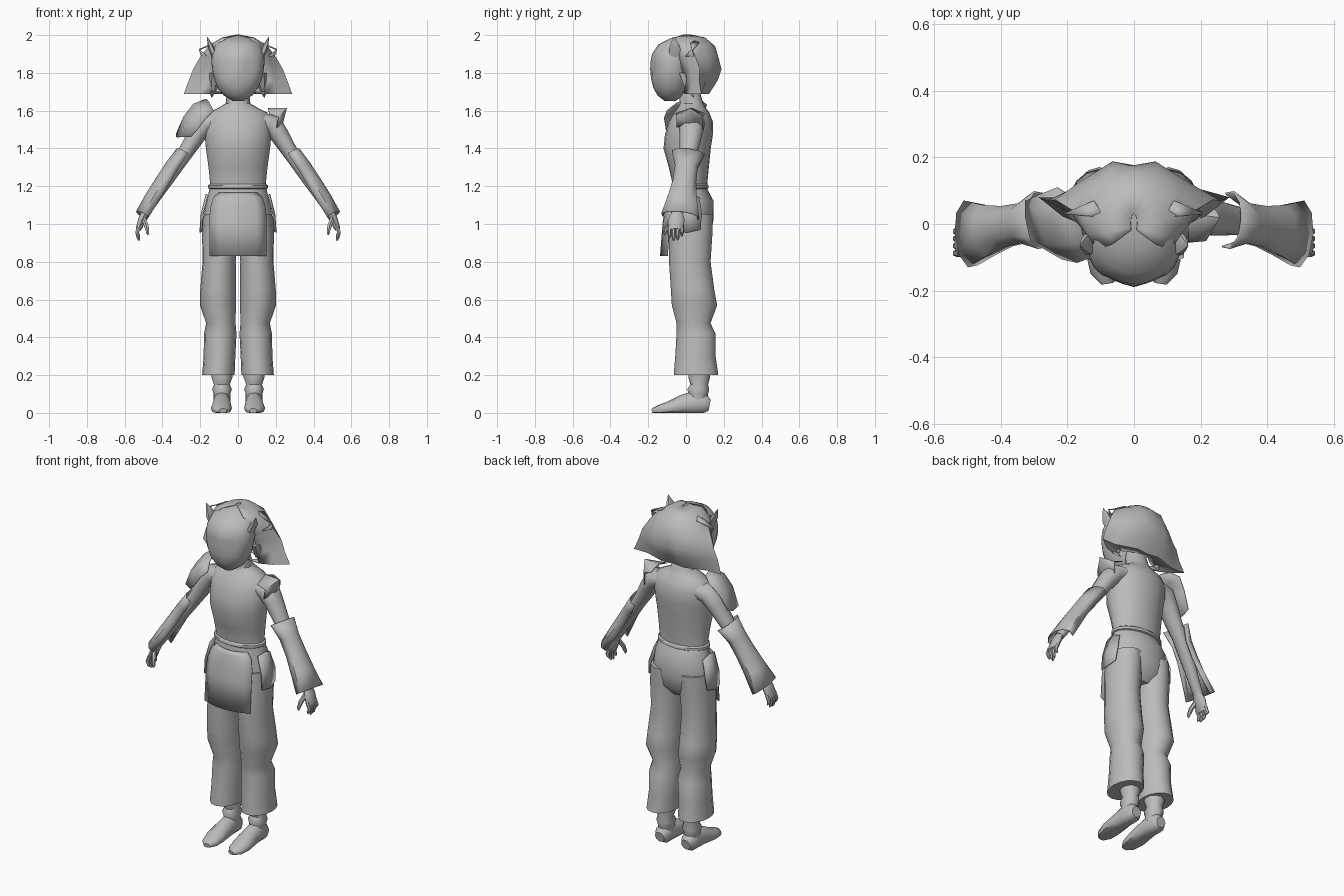
import bpy, math
from mathutils import Vector

grey = bpy.data.materials.new("plain grey")
grey.diffuse_color = (0.5, 0.5, 0.5, 1)
X, Y, Z = Vector((1, 0, 0)), Vector((0, 1, 0)), Vector((0, 0, 1))


def finish(name, verts, faces, mirror=False, thick=0.0, angle=45):
    me = bpy.data.meshes.new(name)
    me.from_pydata(verts, [], faces)
    me.validate()
    me.materials.append(grey)
    me.shade_smooth()
    me.set_sharp_from_angle(angle=math.radians(angle))
    ob = bpy.data.objects.new(name, me)
    bpy.context.collection.objects.link(ob)
    if thick:
        m = ob.modifiers.new("thickness", 'SOLIDIFY')
        m.thickness, m.offset = thick, 0
    if mirror:
        m = ob.modifiers.new("mirror", 'MIRROR')
        m.use_mirror_merge = False
    return ob


def tube(name, rings, n=16, ref=X, flat=False, mirror=False, shape=None):
    """Loft rings (x, y, z, radius along ref, radius across)."""
    c = [Vector(r[:3]) for r in rings]
    verts, faces, k = [], [], len(rings)
    for i, r in enumerate(rings):
        t = Z if flat else (c[min(i + 1, k - 1)] - c[max(i - 1, 0)]).normalized()
        u = (ref - t * ref.dot(t)).normalized()
        v = t.cross(u)
        for j in range(n):
            a = 2 * math.pi * j / n
            p = c[i] + u * r[3] * math.cos(a) + v * r[4] * math.sin(a)
            verts.append(shape(p) if shape else p)
    for i in range(k - 1):
        for j in range(n):
            q = (j + 1) % n
            faces.append((i * n + j, i * n + q, (i + 1) * n + q, (i + 1) * n + j))
    faces.append(tuple(range(n))[::-1])
    faces.append(tuple(range((k - 1) * n, k * n)))
    return finish(name, verts, faces, mirror)


def sheet(name, rows, mirror=False, thick=0.005):
    """Skin rows of points into a thin plate."""
    w = len(rows[0])
    faces = [(i * w + j, i * w + j + 1, (i + 1) * w + j + 1, (i + 1) * w + j)
             for i in range(len(rows) - 1) for j in range(w - 1)]
    return finish(name, [p for r in rows for p in r], faces, mirror, thick)


# head with shallow eye sockets
def sockets(p):
    if p.y < -0.08:
        d = ((abs(p.x) - 0.06) / 0.03) ** 2 + ((p.z - 1.83) / 0.04) ** 2
        p.y += 0.016 * math.exp(-d)
    return p


tube("head", [(0, -.085, 1.652, .03, .03), (0, -.08, 1.68, .075, .07),
              (0, -.08, 1.72, .108, .093), (0, -.077, 1.77, .128, .108),
              (0, -.075, 1.82, .138, .115), (0, -.068, 1.86, .14, .12),
              (0, -.06, 1.90, .138, .12), (0, -.03, 1.95, .122, .117),
              (0, .005, 1.985, .075, .085), (0, .02, 1.998, .02, .03)],
     24, flat=True, shape=sockets)

# hair: rounded crown that flares to a pointed skirt, then tucks to the neck
ROUND = [(0, 1), (.5, .88), (.85, .55), (1, .1), (.93, -.3), (.75, -.6)]
POINTED = [(0, .92), (.25, 1), (.7, .65), (1, .42), (.75, .2), (.5, -.05)]
hair = []
for z, w, d, t in [(2.0, .01, .03, 0), (1.985, .085, .1, 0), (1.94, .155, .155, .2),
                   (1.88, .2, .178, .6), (1.82, .235, .188, .9),
                   (1.76, .258, .165, 1), (1.69, .285, .12, 1), (1.70, .13, .07, .6)]:
    half = [(w * (a[0] * (1 - t) + b[0] * t), d * (a[1] * (1 - t) + b[1] * t))
            for a, b in zip(ROUND, POINTED)]
    if z == 1.69:
        half[3] = (.285, .08)
    hair.append([(-x, y, z) for x, y in half[:0:-1]] + [(x, y, z) for x, y in half])
sheet("hair", hair)
sheet("hair_tuft", [[(.09, .02, 1.975), (.12, .07, 1.96)], [(.205, .03, 1.925), (.205, .035, 1.92)],
                    [(.14, -.02, 1.87), (.18, .05, 1.86)]], True)
tube("side_lock", [(.125, -.01, 1.80, .025, .03), (.13, .02, 1.72, .022, .03),
                   (.14, .04, 1.67, .003, .003)], 6, flat=True, mirror=True)
tube("ear", [(.122, -.06, 1.875, .014, .025), (.138, -.06, 1.925, .018, .036),
             (.15, -.06, 1.955, .012, .024), (.163, -.065, 1.99, .001, .001)],
     6, flat=True, mirror=True)

# torso, neck and belt
tube("torso", [(0, .02, 1.18, .15, .092), (0, .02, 1.22, .148, .093),
               (0, .015, 1.30, .156, .106), (0, .006, 1.40, .17, .125),
               (0, .015, 1.47, .176, .127), (0, .025, 1.54, .178, .118),
               (0, .03, 1.59, .155, .093), (0, .03, 1.615, .105, .075),
               (0, .03, 1.637, .066, .062), (0, .01, 1.73, .055, .055)], 20, flat=True)
tube("belt", [(0, .02, 1.185, .15, .092), (0, .02, 1.19, .158, .1),
              (0, .02, 1.205, .158, .1), (0, .02, 1.212, .148, .093)], 20, flat=True)

# trousers
tube("hips", [(0, .02, 1.19, .15, .09), (0, .033, 1.12, .166, .114),
              (0, .025, 1.02, .186, .12), (0, .022, .95, .18, .11),
              (0, .02, .9, .13, .07)], 20, flat=True)
tube("trouser_leg", [(.095, .03, 1.05, .085, .112), (.098, .025, .95, .092, .115),
                     (.1, .02, .8, .088, .11), (.105, .035, .65, .095, .115),
                     (.106, .045, .57, .095, .12), (.091, .04, .475, .078, .09),
                     (.094, .053, .42, .086, .103), (.098, .05, .3, .084, .107),
                     (.104, .053, .2, .086, .118)], 16, flat=True, mirror=True)

# ankles and shoes
tube("ankle", [(.085, .07, .23, .05, .05), (.085, .07, .19, .056, .058),
               (.085, .07, .15, .042, .047), (.085, .065, .125, .052, .058),
               (.085, .065, .1, .044, .052), (.085, .06, .06, .044, .052)],
     12, flat=True, mirror=True)


def floor(p):
    p.z = max(p.z, 0)
    return p


tube("shoe", [(.086, .125, .04, .03, .03), (.086, .1, .045, .046, .055),
              (.086, .04, .05, .046, .065), (.086, -.02, .04, .05, .055),
              (.088, -.09, .025, .056, .036), (.085, -.145, .015, .046, .026),
              (.08, -.178, .01, .02, .014)], 12, mirror=True, shape=floor)

# front apron and hip tabs
apron = []
for z, w, y in [(1.165, .10, -.088), (1.14, .13, -.098), (1.08, .148, -.112),
                (1.0, .15, -.122), (.83, .15, -.135)]:
    apron.append([(w * f, y + .036 * f * f, z) for f in (-1, -.66, -.33, 0, .33, .66, 1)])
sheet("apron", apron)
sheet("hip_tab", [[(.158, -.04, 1.15), (.168, .02, 1.16), (.16, .07, 1.14)],
                  [(.185, -.045, 1.05), (.195, .01, 1.05), (.185, .085, 1.05)],
                  [(.19, -.045, .96), (.202, .01, .955), (.192, .075, .97)]], True)

# arms
tube("arm", [(.12, .03, 1.54, .075, .05), (.18, .03, 1.525, .07, .06),
             (.22, .025, 1.47, .06, .05), (.27, .015, 1.39, .05, .042),
             (.31, .01, 1.33, .043, .038), (.38, -.01, 1.23, .04, .036),
             (.44, -.03, 1.14, .034, .03), (.49, -.045, 1.06, .03, .024)],
     12, Y, mirror=True)

# flared half sleeves wrapped round the outside of the forearm
axis = Vector((.21, -.05, -.34)).normalized()
side = (Y - axis * Y.dot(axis)).normalized()
out = side.cross(axis)
out = out if out.x > 0 else -out
sleeve = []
for c, ry, ro in [((.285, .012, 1.375), .088, .045), ((.335, .002, 1.30), .06, .05),
                  ((.385, -.008, 1.22), .062, .052), ((.44, -.02, 1.13), .078, .054),
                  ((.495, -.03, 1.04), .102, .05)]:
    sleeve.append([Vector(c) + side * ry * math.cos(a) + out * ro * math.sin(a)
                   for a in [math.radians(d) for d in range(-24, 205, 38)]])
sheet("sleeve", sleeve, True)

# hands
tube("palm", [(.488, -.045, 1.065, .028, .02), (.505, -.05, 1.03, .042, .022),
              (.522, -.055, .985, .043, .018), (.528, -.055, .97, .036, .014)],
     10, Y, mirror=True)
for i, y in enumerate((-.088, -.066, -.044, -.022)):
    low = (.925, .912, .915, .935)[i]
    tube(f"finger_{i + 1}", [(.52, y, .99, .012, .012), (.535, y, .955, .011, .011),
                             (.528, y, low + .012, .009, .009), (.522, y, low, .004, .004)],
         6, Y, mirror=True)
tube("thumb", [(.50, -.075, 1.03, .014, .014), (.485, -.1, .99, .013, .013),
               (.478, -.112, .955, .009, .009), (.478, -.112, .942, .004, .004)],
     6, Y, mirror=True)

# one pointed shoulder cap and one large shoulder plate
sheet("shoulder_cap", [[(.165, -.055, 1.585), (.16, .03, 1.612), (.165, .1, 1.585)],
                       [(.215, -.05, 1.565), (.257, .02, 1.612), (.215, .09, 1.57)],
                       [(.205, -.05, 1.51), (.235, .02, 1.53), (.21, .09, 1.5)]])
sheet("shoulder_plate", [[(-.13, -.10, 1.60), (-.15, -.05, 1.64), (-.165, .02, 1.66), (-.185, .08, 1.655)],
                         [(-.17, -.115, 1.56), (-.21, -.06, 1.62), (-.235, .02, 1.635), (-.23, .11, 1.63)],
                         [(-.215, -.105, 1.50), (-.265, -.06, 1.56), (-.285, .02, 1.57), (-.28, .09, 1.57)],
                         [(-.25, -.085, 1.46), (-.31, -.05, 1.46), (-.325, .02, 1.46), (-.325, .07, 1.48)]])
